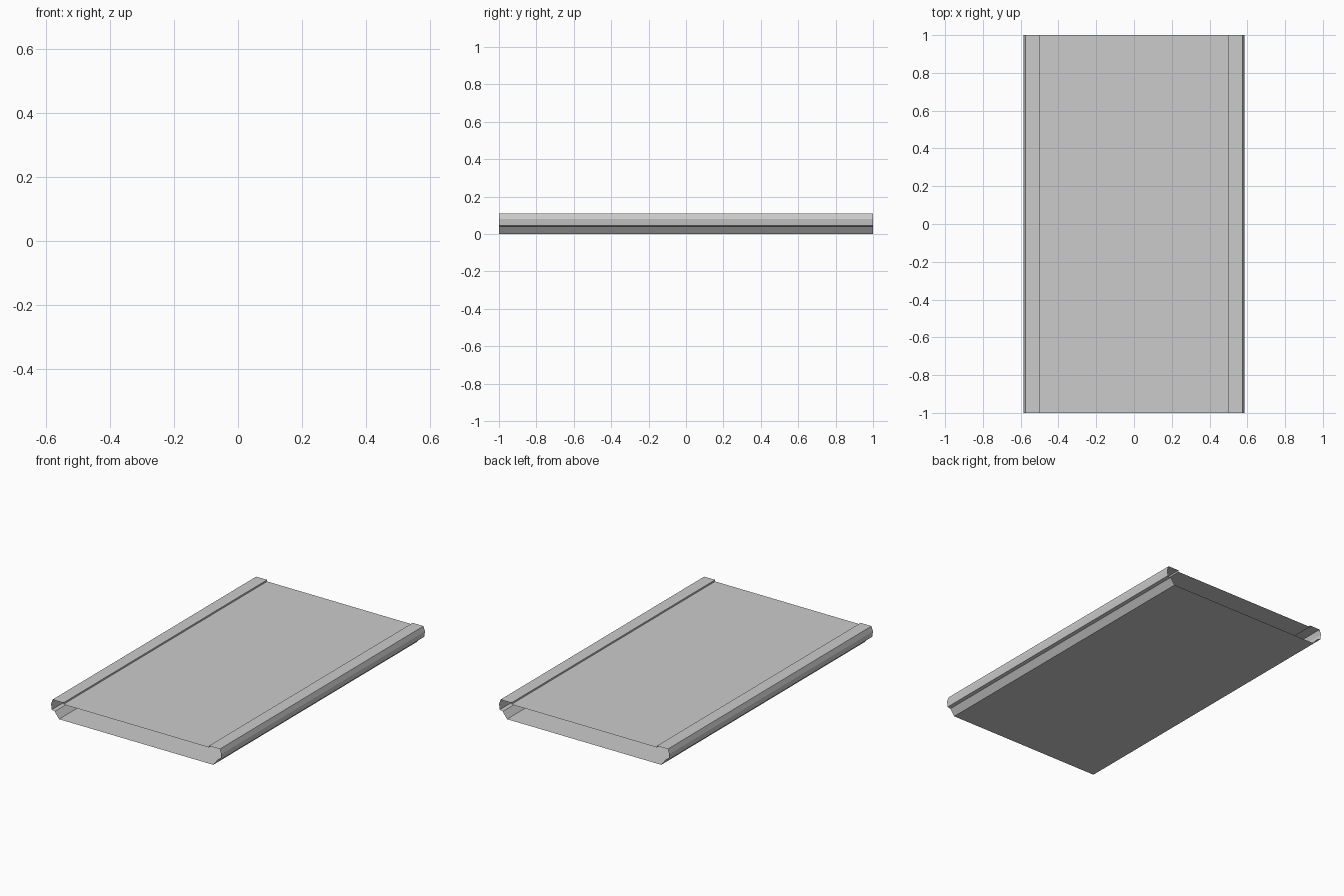
import bpy
import bmesh

if "Cube" in bpy.data.objects:
    bpy.data.objects.remove(bpy.data.objects["Cube"])

# Right half of the cross-section (x, z), from the deck top round to the underside
HALF = [(0.50, 0.10), (0.50, 0.11), (0.575, 0.11), (0.585, 0.08),
        (0.58, 0.045), (0.56, 0.04), (0.53, 0.0)]
LENGTH = 2.0


def open_tube(name, loop, length):
    """Extrude a closed cross-section along y, leaving both ends open."""
    bm = bmesh.new()
    verts = [bm.verts.new((x, length / 2, z)) for x, z in loop]
    edges = [bm.edges.new((a, b)) for a, b in zip(verts, verts[1:] + verts[:1])]
    ext = bmesh.ops.extrude_edge_only(bm, edges=edges)
    new = [g for g in ext["geom"] if isinstance(g, bmesh.types.BMVert)]
    bmesh.ops.translate(bm, verts=new, vec=(0, -length, 0))
    bmesh.ops.recalc_face_normals(bm, faces=bm.faces)
    # Outward normals: the underside must face down
    low = min(bm.faces, key=lambda f: f.calc_center_median().z)
    if low.normal.z > 0:
        bmesh.ops.reverse_faces(bm, faces=bm.faces)
    mesh = bpy.data.meshes.new(name)
    bm.to_mesh(mesh)
    bm.free()
    obj = bpy.data.objects.new(name, mesh)
    bpy.context.collection.objects.link(obj)
    return obj


# Hollow panel with raised side lips and undercut edges
mirrored = [(-x, z) for x, z in reversed(HALF)]
open_tube("hollow_panel", HALF + mirrored, LENGTH)
